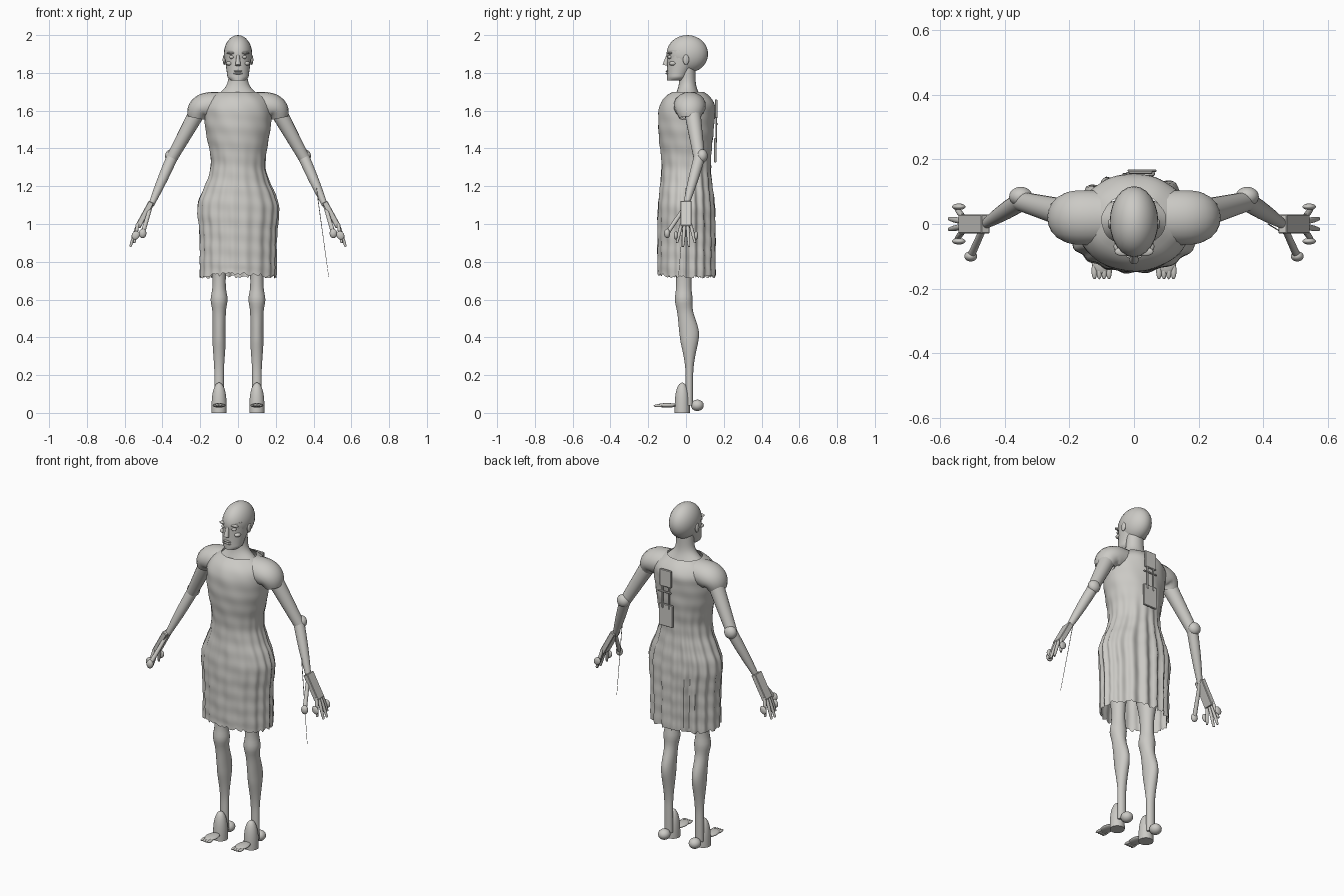
import bpy, bmesh, math, random
from mathutils import Vector, Matrix

random.seed(4)
if "Cube" in bpy.data.objects:
    bpy.data.objects.remove(bpy.data.objects["Cube"])

grey = (0.6, 0.59, 0.56, 1)
clay = bpy.data.materials.new("warm grey clay")
clay.use_nodes = True
clay.diffuse_color = grey
clay.node_tree.nodes["Principled BSDF"].inputs["Base Color"].default_value = grey


def bump(value, centre, width):
    return math.exp(-((value - centre) / width) ** 2)


def ease(start, end, value):
    t = max(0, min(1, (value - start) / (end - start)))
    return t * t * (3 - 2 * t)


def finish(name, bm, smooth=True):
    bmesh.ops.recalc_face_normals(bm, faces=bm.faces)
    mesh = bpy.data.meshes.new(name)
    bm.to_mesh(mesh)
    bm.free()
    mesh.materials.append(clay)
    part = bpy.data.objects.new(name, mesh)
    bpy.context.collection.objects.link(part)
    if smooth:
        bpy.ops.object.select_all(action="DESELECT")
        part.select_set(True)
        bpy.context.view_layer.objects.active = part
        bpy.ops.object.shade_smooth_by_angle(angle=math.radians(50))


def skin(name, rings, caps):
    """Join rings of points into a surface."""
    bm = bmesh.new()
    loops = [[bm.verts.new(point) for point in ring] for ring in rings]
    count = len(loops[0])
    for low, high in zip(loops, loops[1:]):
        for i in range(count):
            j = (i + 1) % count
            bm.faces.new((low[i], low[j], high[j], high[i]))
    if caps:
        bm.faces.new(loops[0])
        bm.faces.new(loops[-1])
    finish(name, bm)


def stack(name, bottom, top, outline, x=0, sides=24, layers=24, drape=None):
    """Horizontal rings; outline(z) gives half width, front y and back y."""
    rings = []
    for layer in range(layers + 1):
        z = bottom + (top - bottom) * layer / layers
        half, front, back = outline(z)
        ring = []
        for i in range(sides):
            angle = math.tau * i / sides
            out = Vector((math.cos(angle), math.sin(angle), 0))
            point = Vector((x + out.x * half, (front + back + out.y * (back - front)) / 2, z))
            ring.append(drape(point, out, angle, i) if drape else point)
        rings.append(ring)
    skin(name, rings, drape is None)


def limb(name, start, end, thick, thin, side, bulge=0, arc=(0, 0, 0), depth=1, caps=True):
    """Tapered round tube between two landmarks, optionally arched or swollen midway."""
    start, end, arc = Vector(start), Vector(end), Vector(arc)
    steps, sides = 12, 18
    rings = []
    for step in range(steps + 1):
        t = step / steps
        swell = math.sin(math.pi * t)
        centre = start.lerp(end, t) + arc * swell
        along = (end - start + arc * math.pi * math.cos(math.pi * t)).normalized()
        across = Vector((0, 1, 0)).cross(along).normalized()
        deep = along.cross(across) * depth
        radius = thick + (thin - thick) * t + bulge * swell
        ring = []
        for i in range(sides):
            angle = math.tau * i / sides
            point = centre + (across * math.cos(angle) + deep * math.sin(angle)) * radius
            ring.append((point.x * side, point.y, point.z))
        rings.append(ring)
    skin(name, rings, caps)


def placed(at, size, tilt):
    turn = Matrix.Rotation(tilt, 4, "Y")
    return Matrix.Translation(at) @ turn @ Matrix.Diagonal((*size, 1))


def ball(name, at, size, tilt=0):
    bm = bmesh.new()
    bmesh.ops.create_uvsphere(bm, u_segments=24, v_segments=16, radius=1,
                              matrix=placed(at, size, tilt))
    finish(name, bm)


def box(name, at, size, tilt=0):
    bm = bmesh.new()
    bmesh.ops.create_cube(bm, size=1, matrix=placed(at, size, tilt))
    bmesh.ops.bevel(bm, geom=bm.edges[:], offset=0.003, segments=1, affect="EDGES")
    finish(name, bm, False)


# Dress with a narrow waist, back pleats, wrinkles and a ragged hem
hem = [random.uniform(-0.01, 0.01) for _ in range(120)]


def dress_outline(z):
    waist = bump(z, 1.3, 0.15)
    yoke = max(0, (z - 1.6) * 10)
    close = math.sqrt(1 - 0.7 * yoke ** 2)
    half = (0.2 + 0.02 * bump(z, 1.1, 0.1) - 0.05 * waist - 0.02 * ease(1.2, 1.5, z)) * close
    deep = (0.15 - 0.02 * waist) * close
    shift = 0.01 * ease(1.5, 1.7, z)
    return half, shift - deep, shift + deep


def drape(point, out, angle, i):
    back = 1 + out.y
    pleat = ease(1.5, 1, point.z) * (0.003 + 0.003 * back)
    fold = pleat * math.cos(19 * angle + math.sin(3 * angle))
    wrinkle = 0.002 * math.sin(55 * point.z + 5 * angle) * math.sin(23 * point.z - 4 * angle)
    arch = 0.02 * max(0, -out.y) ** 3
    point.z += ease(0.8, 0.7, point.z) * (hem[i] + arch)
    return point + out * (fold + wrinkle)


stack("dress", 0.72, 1.7, dress_outline, sides=len(hem), layers=70, drape=drape)


# Neck spreading into the shoulders
def neck_outline(z):
    spread = bump(z, 1.65, 0.06)
    return 0.05 + 0.08 * spread, -0.035 - 0.03 * spread, 0.05 + 0.03 * spread


stack("neck", 1.65, 1.85, neck_outline)


# Head with a tapering jaw
def jaw_outline(z):
    rise = ease(1.75, 1.9, z)
    chin = 0.6 + 0.4 * ease(1.75, 1.78, z)
    return (0.055 + 0.015 * rise) * chin, -0.1, 0.08 * rise - 0.02 / chin + 0.02


ball("cranium", (0, 0.007, 1.9), (0.075, 0.11, 0.1))
stack("jaw", 1.76, 1.92, jaw_outline)
limb("nose", (0, -0.095, 1.9), (0, -0.11, 1.84), 0.006, 0.015, 1)
for z in (1.797, 1.809):
    ball("lip", (0, -0.1, z), (0.024, 0.008, 0.005))

# Landmarks of the left arm
shoulder = Vector((0.2, 0.03, 1.62))
elbow = Vector((0.35, 0.07, 1.35))
wrist = Vector((0.46, 0, 1.1))
knuckles = Vector((0.53, 0, 1))
fingertips = Vector((0.57, 0, 0.88))
thumb_end = Vector((0.505, -0.1, 0.95))

for side, hand in ((1, "left"), (-1, "right")):
    flip = Vector((side, 1, 1))
    lean = -0.5 * side

    # Face details
    ball(hand + "_brow", (0.034 * side, -0.085, 1.905), (0.026, 0.014, 0.007))
    ball(hand + "_eye", (0.033 * side, -0.085, 1.884), (0.014, 0.012, 0.01))
    ball(hand + "_cheekbone", (0.046 * side, -0.07, 1.85), (0.017, 0.02, 0.012))
    ball(hand + "_ear", (0.073 * side, 0, 1.87), (0.008, 0.016, 0.027))

    # Capped sleeve, arm and elbow
    limb(hand + "_sleeve", (0.1, 0.02, 1.63), (0.22, 0.02, 1.56), 0.07, 0.047, side,
         bulge=0.01, arc=(0.03, 0, 0.02), depth=1.2, caps=False)
    limb(hand + "_upper_arm", shoulder, elbow, 0.045, 0.03, side)
    limb(hand + "_forearm", elbow, wrist, 0.03, 0.015, side, bulge=0.003)
    ball(hand + "_elbow", (elbow + Vector((0, 0.015, 0.01))) * flip, (0.036, 0.03, 0.036))

    # Flat hand with splayed fingers and a knobbed thumb
    box(hand + "_palm", wrist.lerp(knuckles, 0.5) * flip, (0.03, 0.06, 0.15), lean)
    for finger in range(4):
        spread = finger - 1.5
        short = 0.02 * (abs(spread) > 1)
        root = knuckles + Vector((0, 0.016 * spread, 0))
        tip = fingertips + Vector((-short, 0.032 * spread, short))
        limb(hand + "_finger", root, tip, 0.008, 0.006, side, bulge=0.002)
        if short:
            at = root.lerp(tip, 0.6) + Vector((0, 0.01 * spread, 0))
            ball(hand + "_fingertip", at * flip, (0.02, 0.01, 0.024), lean)
    limb(hand + "_thumb", wrist, thumb_end, 0.01, 0.012, side)
    ball(hand + "_thumb_tip", thumb_end * flip, (0.02, 0.016, 0.025))

    # Leg with knee and calf
    def leg_outline(z):
        knee, shin, thigh = bump(z, 0.6, 0.04), ease(0.2, 0.4, z), ease(0.7, 1, z)
        middle = -0.012 + 0.03 * ease(0.6, 0.4, z)
        deep = 0.02 + 0.02 * shin + 0.007 * knee + 0.012 * bump(z, 0.43, 0.08) + 0.04 * thigh
        return 0.025 + 0.01 * shin + 0.01 * knee + 0.04 * thigh, middle - deep, middle + deep

    stack(hand + "_leg", 0.04, 1, leg_outline, x=0.1 * side, layers=50)

    # Domed instep, round heel and flat toes
    def instep_outline(z):
        dome = math.sqrt(1.01 - (z / 0.16) ** 3)
        return 0.04 * dome, -0.02 - 0.04 * dome, -0.02 + 0.04 * dome

    stack(hand + "_instep", 0, 0.16, instep_outline, x=0.1 * side)
    ball(hand + "_heel", (0.1 * side, 0.06, 0.04), (0.033, 0.034, 0.03))
    ball(hand + "_toe_plate", (0.1 * side, -0.1, 0.04), (0.034, 0.055, 0.012))
    for toe in range(4):
        across = 0.1 + 0.015 * (toe - 1.5)
        ball(hand + "_toe", (across * side, -0.145, 0.038), (0.009, 0.026, 0.008))

# Device on the back: two plates joined by struts
box("upper_back_plate", (0.02, 0.16, 1.61), (0.075, 0.012, 0.1))
box("lower_back_plate", (0.02, 0.155, 1.39), (0.09, 0.012, 0.13))
box("crossbar", (0.025, 0.165, 1.53), (0.09, 0.008, 0.01))
for x in (0, 0.04):
    box("strut", (x, 0.16, 1.5), (0.01, 0.01, 0.14))

# Thin spike hanging from the left forearm
limb("forearm_spike", (0.415, 0, 1.19), (0.48, -0.04, 0.72), 0.002, 0.001, 1)
